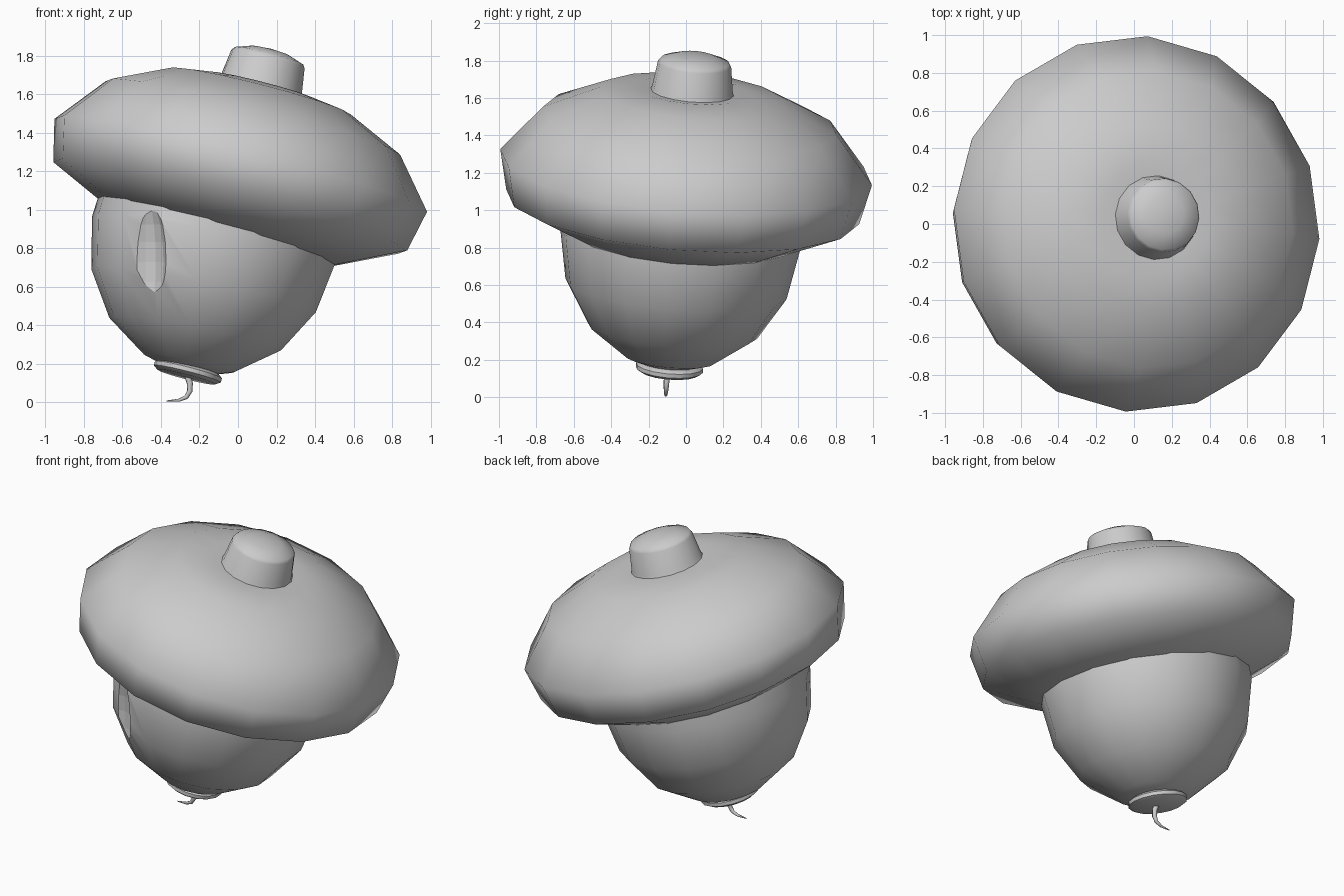
import bpy, bmesh, math
from mathutils import Vector, Matrix

if "Cube" in bpy.data.objects:
    bpy.data.objects.remove(bpy.data.objects["Cube"])

BASE = Vector((-0.265, -0.09, 0.14))
Z = Vector((0, 0, 1))


def lathe(name, profile, axis, angle, segs=16, phase=-4.0, base=BASE):
    """Revolve (radius, height) points round a leaning axis; radius 0 makes a pole."""
    rot = Z.rotation_difference(Vector(axis).normalized()).to_matrix()
    bm = bmesh.new()
    rings = []
    for r, s in profile:
        n = 1 if r == 0 else segs
        ring = []
        for i in range(n):
            a = math.radians(phase) + 2 * math.pi * i / segs
            ring.append(bm.verts.new(base + rot @ Vector((r * math.cos(a), r * math.sin(a), s))))
        rings.append(ring)
    for lo, hi in zip(rings, rings[1:]):
        for i in range(segs):
            j = (i + 1) % segs
            if len(lo) == 1:
                bm.faces.new((lo[0], hi[j], hi[i]))
            elif len(hi) == 1:
                bm.faces.new((lo[i], lo[j], hi[0]))
            else:
                bm.faces.new((lo[i], lo[j], hi[j], hi[i]))
    bmesh.ops.recalc_face_normals(bm, faces=bm.faces)
    me = bpy.data.meshes.new(name)
    bm.to_mesh(me)
    bm.free()
    ob = bpy.data.objects.new(name, me)
    bpy.context.collection.objects.link(ob)
    smooth(ob, angle)
    return ob


def smooth(ob, angle):
    bpy.ops.object.select_all(action='DESELECT')
    ob.select_set(True)
    bpy.context.view_layer.objects.active = ob
    bpy.ops.object.shade_smooth_by_angle(angle=math.radians(angle))


LEAN = (0.247, 0.08, 0.965)

# nut body, leaning a little less than the cap
nut = lathe("nut", [(0, 0.02), (0.13, 0.03), (0.24, 0.065), (0.455, 0.22), (0.595, 0.45),
                    (0.645, 0.72), (0.62, 0.95), (0, 1.05)], (0.19, 0.08, 0.965), 60)

# tall dent in the front left of the nut
bpy.ops.mesh.primitive_uv_sphere_add(segments=12, ring_count=10)
cutter = bpy.context.object
cutter.name = "dent_cutter"
cutter.matrix_world = (Matrix.Translation((-0.475, -0.60, 0.73))
                       @ Matrix.Rotation(math.radians(-32), 4, 'Z')
                       @ Matrix.Diagonal((0.11, 0.09, 0.33, 1)))
cutter.hide_render = True
cutter.hide_set(True)
mod = nut.modifiers.new("dent", 'BOOLEAN')
mod.operation = 'DIFFERENCE'
mod.solver = 'EXACT'
mod.object = cutter

# cap with a fat rim and a shallow dip round the stem
lathe("cap", [(0, 0.73), (0.60, 0.745), (0.95, 0.91), (1.0, 1.13), (0.79, 1.385), (0.49, 1.525),
              (0.30, 1.555), (0.17, 1.54), (0, 1.54)], LEAN, 70)

# stem on the cap
lathe("stem", [(0.235, 1.52), (0.217, 1.56), (0.197, 1.70), (0.185, 1.718), (0.10, 1.747),
               (0, 1.757)], LEAN, 40)

# small button under the nut
lathe("bottom_button", [(0, -0.012), (0.155, -0.008), (0.18, 0.008), (0.18, 0.03), (0.16, 0.045),
                        (0, 0.05)], LEAN, 40)

# curled tail at the bottom
cu = bpy.data.curves.new("tail", 'CURVE')
cu.dimensions = '3D'
cu.bevel_depth = 0.018
cu.bevel_resolution = 2
cu.use_fill_caps = True
path = [(-0.265, 0.15, 1.0), (-0.25, 0.10, 0.9), (-0.25, 0.06, 0.8), (-0.268, 0.028, 0.65),
        (-0.305, 0.012, 0.45), (-0.37, 0.008, 0.15)]
sp = cu.splines.new('POLY')
sp.points.add(len(path) - 1)
for p, (x, z, r) in zip(sp.points, path):
    p.co = (x, -0.10 - 0.06 * (0.15 - z), z, 1)
    p.radius = r
tail = bpy.data.objects.new("tail", cu)
bpy.context.collection.objects.link(tail)
